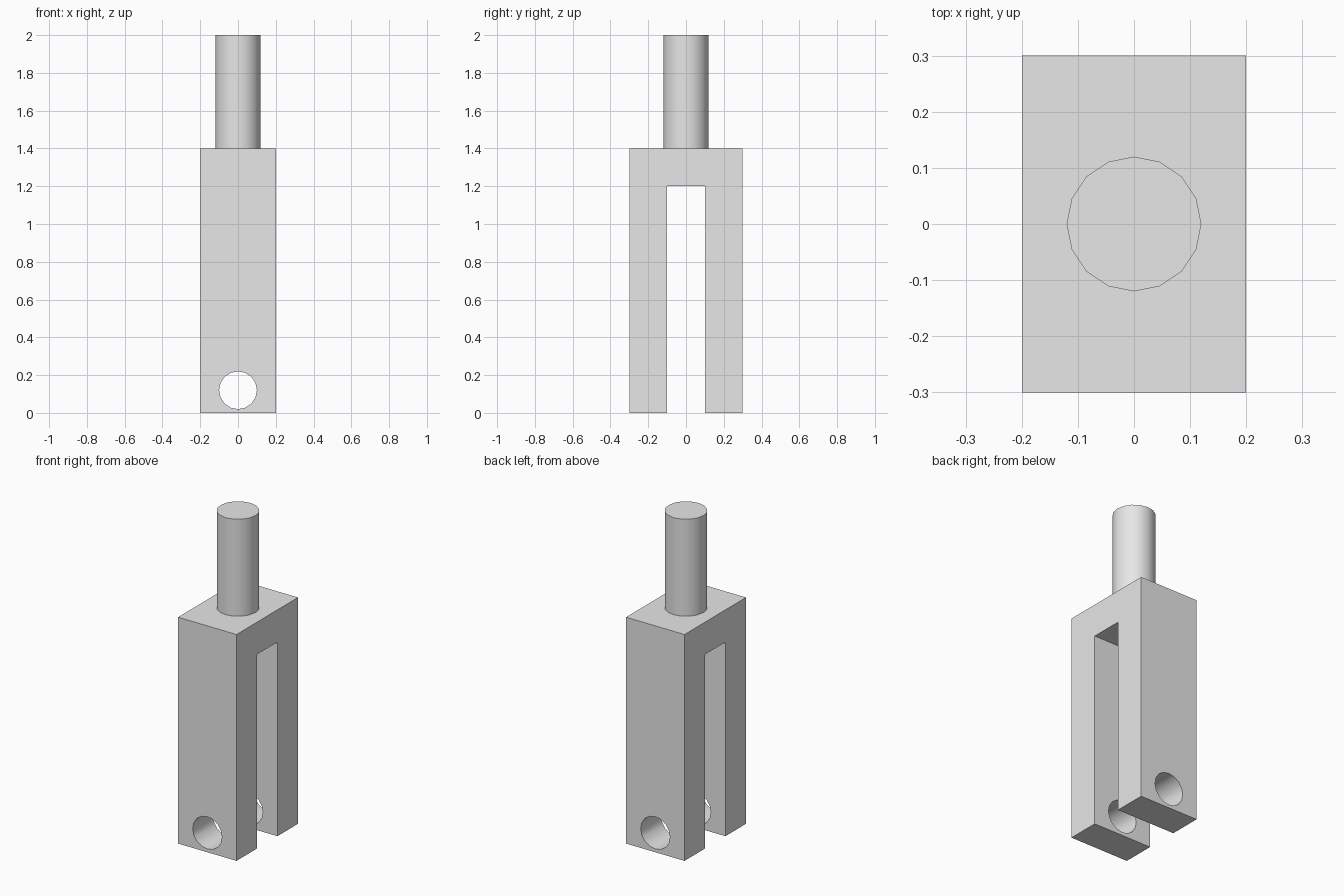
import bpy
import bmesh
import math
from mathutils import Matrix, Vector

# Remove the default cube
cube = bpy.data.objects.get("Cube")
if cube:
    bpy.data.objects.remove(cube, do_unlink=True)

# Plain grey material
grey = bpy.data.materials.new("light_grey")
grey.use_nodes = True
grey.diffuse_color = (0.8, 0.8, 0.8, 1)
grey.node_tree.nodes["Principled BSDF"].inputs["Base Color"].default_value = (0.8, 0.8, 0.8, 1)

SIDES = 16


def finish(name, bm):
    """Turn a bmesh into a named grey object."""
    bmesh.ops.recalc_face_normals(bm, faces=bm.faces[:])
    mesh = bpy.data.meshes.new(name)
    bm.to_mesh(mesh)
    bm.free()
    mesh.materials.append(grey)
    obj = bpy.data.objects.new(name, mesh)
    bpy.context.collection.objects.link(obj)
    return obj


def cylinder(name, radius, depth, matrix):
    bm = bmesh.new()
    bmesh.ops.create_cone(bm, cap_ends=True, segments=SIDES, radius1=radius,
                          radius2=radius, depth=depth, matrix=matrix)
    return finish(name, bm)


def smooth(obj):
    bpy.ops.object.select_all(action='DESELECT')
    obj.select_set(True)
    bpy.context.view_layer.objects.active = obj
    bpy.ops.object.shade_smooth_by_angle(angle=math.radians(30))


# Fork body: U-shaped side profile extruded across x
half_width, half_depth, slot = 0.2, 0.3, 0.1
top, slot_top = 1.4, 1.2
half_profile = [(half_depth, top), (half_depth, 0), (slot, 0), (slot, slot_top)]
profile = half_profile + [(-y, z) for y, z in reversed(half_profile)]
bm = bmesh.new()
face = bm.faces.new([bm.verts.new((-half_width, y, z)) for y, z in profile])
ext = bmesh.ops.extrude_face_region(bm, geom=[face])
bmesh.ops.translate(bm, vec=Vector((2 * half_width, 0, 0)),
                    verts=[v for v in ext["geom"] if isinstance(v, bmesh.types.BMVert)])
fork = finish("fork_body", bm)

# Pin hole through both prongs
cutter = cylinder("pin_hole_cutter", 0.1, 1,
                  Matrix.Translation((0, 0, 0.12)) @ Matrix.Rotation(math.pi / 2, 4, 'X'))
cutter.hide_render = True
hole = fork.modifiers.new("pin_hole", 'BOOLEAN')
hole.operation = 'DIFFERENCE'
hole.solver = 'EXACT'
hole.object = cutter
bpy.ops.object.select_all(action='DESELECT')
fork.select_set(True)
bpy.context.view_layer.objects.active = fork
bpy.ops.object.modifier_apply(modifier=hole.name)
bpy.data.objects.remove(cutter, do_unlink=True)
smooth(fork)

# Round shaft standing on the fork
shaft = cylinder("shaft", 0.12, 2 - top, Matrix.Translation((0, 0, (2 + top) / 2)))
smooth(shaft)
